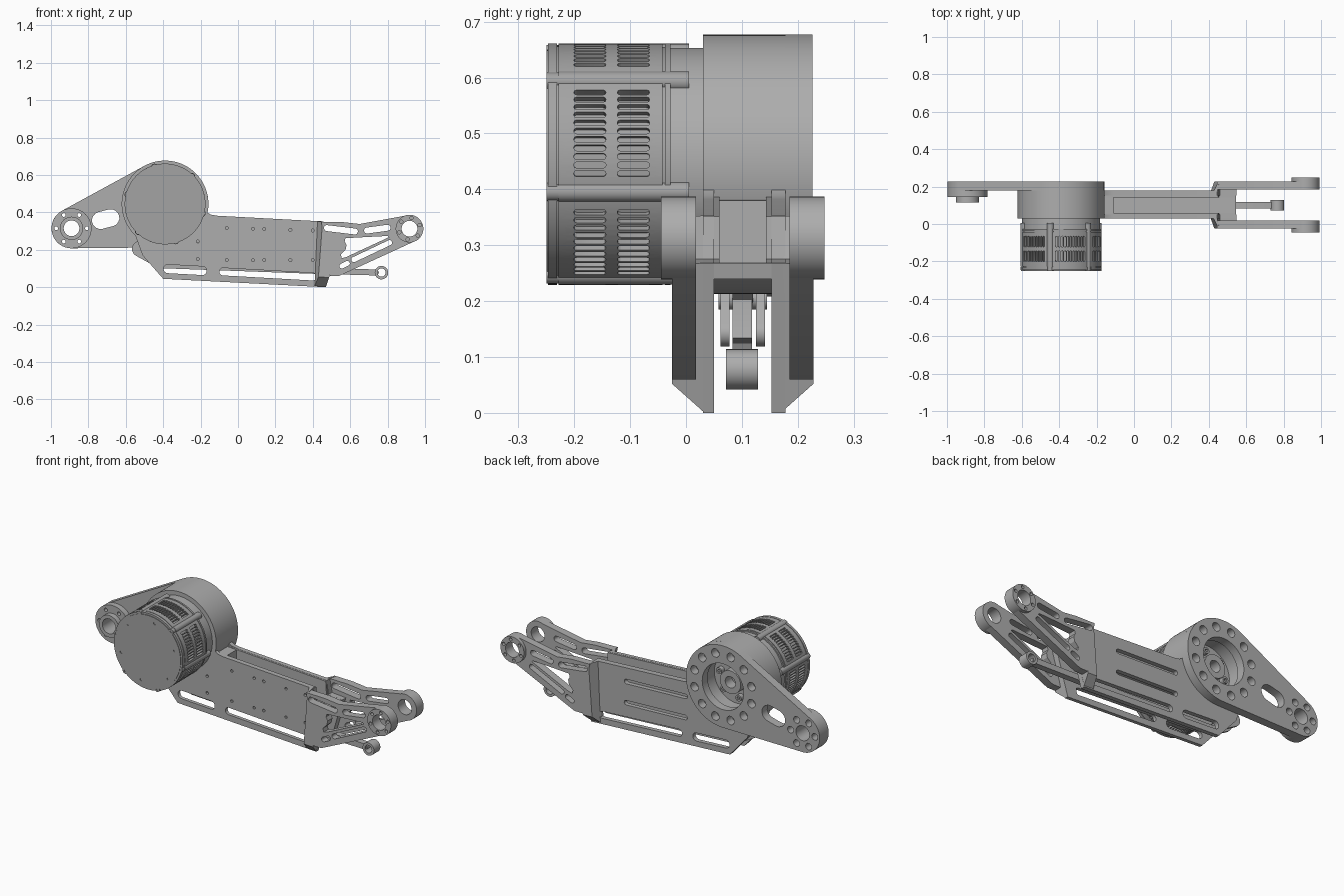
import bpy, bmesh, math

if "Cube" in bpy.data.objects:
    bpy.data.objects.remove(bpy.data.objects["Cube"])

def material(name, v):
    m = bpy.data.materials.new(name)
    m.diffuse_color = (v, v, v, 1)
    m.use_nodes = True
    m.node_tree.nodes["Principled BSDF"].inputs["Base Color"].default_value = m.diffuse_color
    return m

GREY = material("machined grey", 0.42)
DARK = material("motor grey", 0.37)

# ---------- 2D outlines in the x-z plane ----------
def circle(c, r, n=40):
    return [(c[0] + r * math.cos(2 * math.pi * i / n), c[1] + r * math.sin(2 * math.pi * i / n)) for i in range(n)]

def arc(c, r, a0, a1, n=14):
    angs = [math.radians(a0 + (a1 - a0) * i / n) for i in range(n + 1)]
    return [(c[0] + r * math.cos(a), c[1] + r * math.sin(a)) for a in angs]

def belt(p, r, q, s, n=14):
    """Outline wrapped round two circles."""
    d = math.hypot(q[0] - p[0], q[1] - p[1])
    base = math.degrees(math.atan2(q[1] - p[1], q[0] - p[0]))
    t = math.degrees(math.acos((r - s) / d))
    return arc(q, s, base - t, base + t, n) + arc(p, r, base + t, base + 360 - t, n)

def slot(p, q, r):
    return belt(p, r, q, r, 8)

def ring_of(c, r, count, hole, start=0):
    return [circle(p, hole, 16) for p in circle_points(c, r, count, start)]

def circle_points(c, r, count, start=0):
    return [(c[0] + r * math.cos(math.radians(start + 360 * i / count)),
             c[1] + r * math.sin(math.radians(start + 360 * i / count))) for i in range(count)]

def finish(ob, mat):
    ob.data.materials.clear()
    ob.data.materials.append(mat)
    bpy.ops.object.select_all(action='DESELECT')
    bpy.context.view_layer.objects.active = ob
    ob.select_set(True)
    bpy.ops.object.shade_smooth_by_angle(angle=math.radians(30))
    return ob

def new_object(name, me):
    ob = bpy.data.objects.new(name, me)
    bpy.context.collection.objects.link(ob)
    return ob

def plate(name, y0, y1, outline, holes=(), mat=GREY):
    """Filled outline with holes, extruded from y0 to y1."""
    cu = bpy.data.curves.new(name, 'CURVE')
    cu.dimensions, cu.fill_mode = '2D', 'BOTH'
    cu.extrude = abs(y1 - y0) / 2
    for pts in [outline] + list(holes):
        sp = cu.splines.new('POLY')
        sp.points.add(len(pts) - 1)
        for p, (x, z) in zip(sp.points, pts):
            p.co = (x, z, 0, 1)
        sp.use_cyclic_u = True
    tmp = new_object("outline_helper", cu)
    me = bpy.data.meshes.new_from_object(tmp.evaluated_get(bpy.context.evaluated_depsgraph_get()))
    bpy.data.objects.remove(tmp)
    bm = bmesh.new()
    bm.from_mesh(me)
    bmesh.ops.remove_doubles(bm, verts=bm.verts, dist=1e-5)
    for v in bm.verts:
        x, z, h = v.co
        v.co = (x, (y0 + y1) / 2 - h, z)
    bmesh.ops.recalc_face_normals(bm, faces=bm.faces)
    bm.to_mesh(me)
    bm.free()
    return finish(new_object(name, me), mat)

def loft(name, a, ya, b, yb):
    """Straight skin between two outlines with equal point counts."""
    bm = bmesh.new()
    va = [bm.verts.new((x, ya, z)) for x, z in a]
    vb = [bm.verts.new((x, yb, z)) for x, z in b]
    bm.faces.new(va)
    bm.faces.new(vb)
    for i in range(len(a)):
        j = (i + 1) % len(a)
        bm.faces.new((va[i], va[j], vb[j], vb[i]))
    bmesh.ops.recalc_face_normals(bm, faces=bm.faces)
    me = bpy.data.meshes.new(name)
    bm.to_mesh(me)
    bm.free()
    return finish(new_object(name, me), GREY)

M = (-0.39, 0.445)      # motor axis
E = (-0.89, 0.315)      # rear link joint
J = (0.917, 0.313)      # fork joint
both = (("front", lambda y: y), ("back", lambda y: 0.203 - y))

# ---------- main body: two side plates, floor and top rails ----------
body = [(-0.18, 0.43), (-0.165, 0.40), (-0.145, 0.388), (-0.11, 0.382), (0.45, 0.352), (0.46, 0.275), (0.548, 0.268),
        (0.47, 0.0), (-0.40, 0.045), (-0.51, 0.17), (-0.55, 0.28), (-0.39, 0.24), (-0.24, 0.29), (-0.19, 0.36)]
low_slots = [slot((-0.375, 0.098), (-0.19, 0.088), 0.023), slot((-0.08, 0.083), (0.40, 0.056), 0.02)]
pin_holes = [circle((x, z), 0.008, 12) for x in (-0.06, 0.08, 0.14, 0.28, 0.4) for z in (0.145, 0.315 - 0.03 * x)]
pin_holes += [circle((-0.215, z), 0.008, 12) for z in (0.15, 0.245)]
back_slots = [slot((-0.12, z), (0.25, z - 0.015), 0.013) for z in (0.30, 0.18)]
plate("front_side_plate", 0.03, 0.05, body, low_slots + pin_holes)
plate("back_side_plate", 0.153, 0.178, body, low_slots + back_slots)
plate("channel_floor", 0.05, 0.153, [(-0.25, 0.27), (0.546, 0.268), (0.54, 0.24), (-0.25, 0.24)])
rail = [(-0.2, 0.39), (-0.11, 0.381), (0.45, 0.351), (0.455, 0.275), (0.545, 0.268), (-0.2, 0.268)]
for side, f in both:
    plate(side + "_top_rail", f(0.05), f(0.06), rail)
plate("channel_end_block", 0.05, 0.153, [(-0.2, 0.385), (-0.11, 0.38), (-0.11, 0.26), (-0.2, 0.26)])

# ---------- fork arms, mirrored about the body centre plane ----------
flare_in = [(0.425, 0.353), (0.445, 0.353), (0.46, 0.275), (0.548, 0.268), (0.47, 0.003), (0.41, 0.006)]
flare_out = [(0.452, 0.35), (0.457, 0.35), (0.465, 0.275), (0.545, 0.266), (0.487, 0.052), (0.43, 0.055)]
arm = [(0.445, 0.35), (0.56, 0.348), (0.65, 0.338)] + arc(J, 0.073, 108, -62, 24) + [(0.54, 0.06), (0.49, 0.06), (0.51, 0.2), (0.46, 0.27)]
arm_slots = [
    slot((0.475, 0.316), (0.625, 0.298), 0.016), slot((0.69, 0.303), (0.80, 0.318), 0.016),
    slot((0.62, 0.148), (0.81, 0.238), 0.014), slot((0.555, 0.113), (0.585, 0.128), 0.013),
    [(0.575, 0.262), (0.68, 0.268), (0.80, 0.274), (0.808, 0.268), (0.58, 0.162), (0.555, 0.155), (0.55, 0.175),
     (0.575, 0.20), (0.58, 0.225), (0.57, 0.245)]]
for side, f in both:
    loft(side + "_flare", flare_in, f(0.05), flare_in, f(0.03))
    loft(side + "_flare_slope", flare_in, f(0.03), flare_out, f(-0.025))
    plate(side + "_fork_arm", f(-0.025), f(0.018), arm, arm_slots + [circle(J, 0.042)])
    plate(side + "_fork_boss", f(-0.045), f(0.018), circle(J, 0.074, 48),
          [circle(J, 0.042)] + ring_of(J, 0.058, 6, 0.009, 20))

# ---------- gearbox housing with open rear cavity ----------
plate("gearbox_housing", 0.03, 0.178, circle(M, 0.232, 96), [circle(M, 0.142, 64)])
plate("cavity_floor", 0.08, 0.10, circle(M, 0.145, 64))
plate("output_hub", 0.10, 0.16, circle(M, 0.065, 48), [circle(M, 0.032)])
for i, p in enumerate(circle_points(M, 0.1, 6, 15)):
    plate("hub_bolt_%d" % i, 0.10, 0.125, circle(p, 0.018, 16), [circle(p, 0.009, 6)])

# ---------- rear link with ring, window and joint boss ----------
plate("rear_link", 0.178, 0.226, belt(M, 0.232, E, 0.107, 48),
      [circle(M, 0.13, 64), circle(E, 0.042), slot((-0.735, 0.357), (-0.68, 0.371), 0.046)]
      + ring_of(M, 0.185, 12, 0.024, 15) + ring_of(E, 0.076, 6, 0.019))
plate("rear_joint_boss", 0.145, 0.18, circle(E, 0.107, 64), [circle(E, 0.042)] + ring_of(E, 0.082, 6, 0.01))
plate("rear_joint_collar", 0.115, 0.145, circle(E, 0.062, 48), [circle(E, 0.042)])

# ---------- motor can with vent slots ----------
can = plate("motor_can", -0.228, -0.042, circle(M, 0.216, 120), mat=DARK)
bm = bmesh.new()
for k in range(6):
    for i in range(-5, 6):
        a = math.radians(16 + 60 * k + 4.1 * i)
        for yc in (-0.172, -0.094):
            rings = []
            for rad in (0.203, 0.235):
                ring = []
                for (u, w) in belt((-0.0235, 0), 0.0055, (0.0235, 0), 0.0055, 4):
                    ring.append(bm.verts.new((M[0] + rad * math.cos(a) - w * math.sin(a), yc + u,
                                              M[1] + rad * math.sin(a) + w * math.cos(a))))
                rings.append(ring)
            lo, hi = rings
            bm.faces.new(lo)
            bm.faces.new(hi)
            for j in range(len(lo)):
                n = (j + 1) % len(lo)
                bm.faces.new((lo[j], lo[n], hi[n], hi[j]))
bmesh.ops.recalc_face_normals(bm, faces=bm.faces)
me = bpy.data.meshes.new("vent_cutter")
bm.to_mesh(me)
bm.free()
cutter = new_object("vent_cutter", me)
cutter.hide_render = True
mod = can.modifiers.new("vents", 'BOOLEAN')
mod.operation, mod.solver, mod.object = 'DIFFERENCE', 'EXACT', cutter
bpy.context.view_layer.objects.active = can
bpy.ops.object.modifier_apply(modifier=mod.name)
bpy.data.objects.remove(cutter)
finish(can, DARK)

# Motor end cap, neck and clamping ribs
plate("motor_end_cap", -0.247, -0.231, circle(M, 0.216, 96), mat=DARK)
plate("motor_cap_seam", -0.231, -0.228, circle(M, 0.212, 96), mat=DARK)
plate("motor_face", -0.25, -0.247, circle(M, 0.205, 96), ring_of(M, 0.175, 6, 0.007, 76), mat=DARK)
plate("motor_can_seam", -0.042, -0.038, circle(M, 0.210, 96), mat=DARK)
plate("motor_flange", -0.038, -0.028, circle(M, 0.216, 96), mat=DARK)
plate("motor_neck", -0.028, 0.035, circle(M, 0.208, 96))
for i, p in enumerate(circle_points(M, 0.205, 6, -14)):
    plate("motor_rib_%d" % i, -0.228, 0.005, circle(p, 0.0185, 20), mat=DARK)
    plate("motor_screw_%d" % i, -0.25, -0.228, circle(p, 0.0165, 20), [circle(p, 0.008, 6)], mat=DARK)

# ---------- push rod running through the body ----------
path = [(-0.525, 0.205), (-0.42, 0.118), (0.40, 0.088), (0.767, 0.078)]
for i, (p, q) in enumerate(zip(path, path[1:])):
    r = 0.016
    if i == 2:
        q = (0.737, 0.079)
    plate("push_rod_%d" % i, 0.083, 0.118, slot(p, q, r))
plate("push_rod_eye", 0.072, 0.129, circle(path[-1], 0.036, 36), [circle(path[-1], 0.022, 28)])
for side, f in both:
    plate(side + "_crank_cheek", f(0.062), f(0.078), belt(path[0], 0.042, (-0.45, 0.143), 0.024))
plate("crank_pin", 0.058, 0.145, circle(path[0], 0.02, 24))
plate("crank_hanger", 0.083, 0.12, slot(path[0], (-0.45, 0.27), 0.02))
